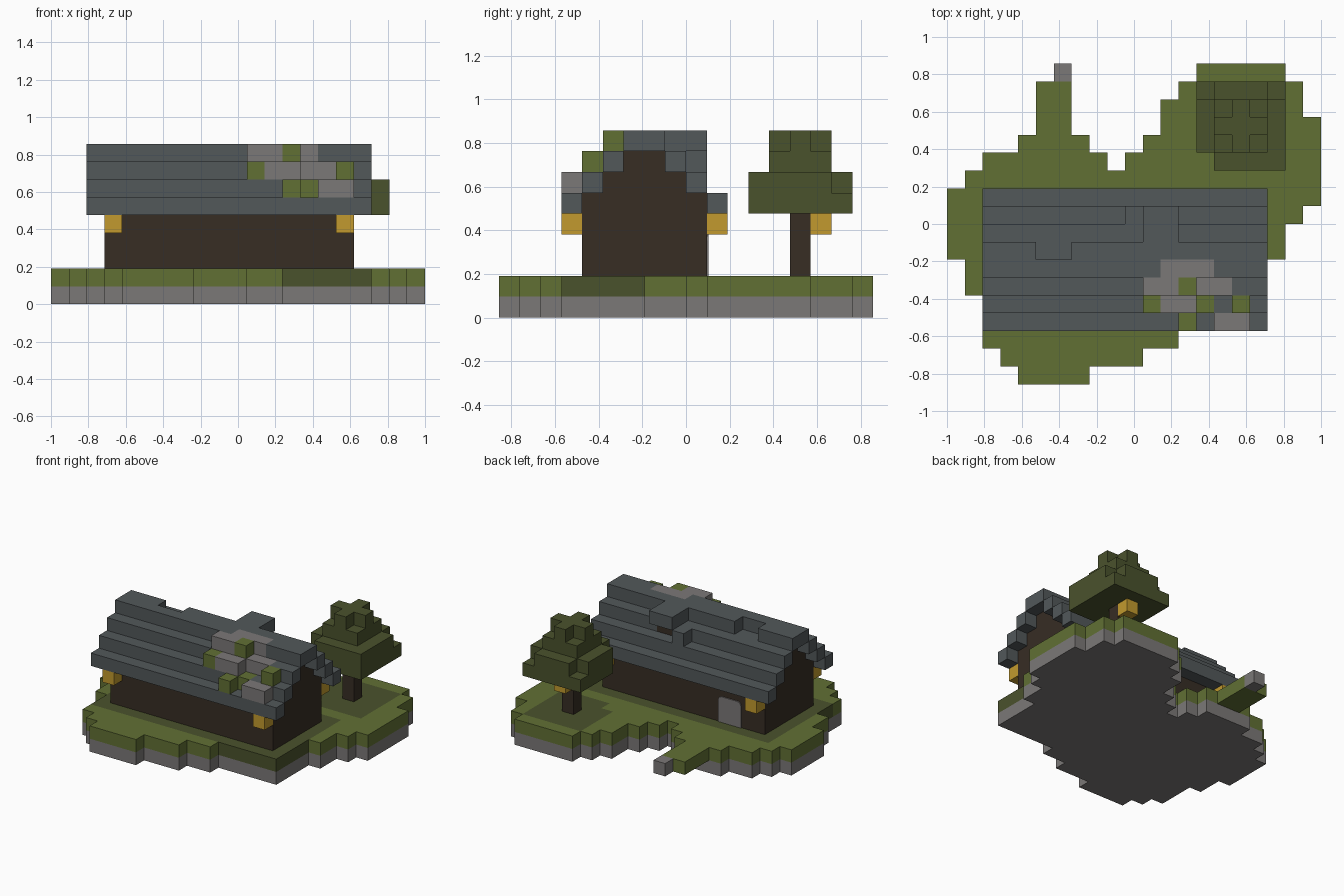
import bpy, bmesh

cube = bpy.data.objects.get("Cube")
if cube:
    bpy.data.objects.remove(cube)

U = 2 / 21            # block size
NX, NY = 21, 18       # plot size in blocks


def linear(c):
    c /= 255
    return c / 12.92 if c < 0.04045 else ((c + 0.055) / 1.055) ** 2.4


def material(name, r, g, b):
    m = bpy.data.materials.new(name)
    m.use_nodes = True
    col = (linear(r), linear(g), linear(b), 1)
    m.diffuse_color = col
    m.node_tree.nodes["Principled BSDF"].inputs["Base Color"].default_value = col
    return m


MATS = {
    "grass": material("grass green", 97, 112, 52),
    "shade": material("dark leaf green", 74, 82, 44),
    "stone": material("stone grey", 123, 120, 119),
    "slate": material("slate grey", 82, 88, 90),
    "wood": material("dark wood", 55, 45, 36),
    "glow": material("lantern yellow", 194, 154, 46),
}
blocks = {}           # (x, y, z) -> (part, colour)


def fill(part, colour, xs, ys, zs):
    """Fill a box of blocks; each range is (first, end)."""
    for x in range(*xs):
        for y in range(*ys):
            for z in range(*zs):
                blocks[x, y, z] = (part, colour)


def put(part, colour, *cells):
    for c in cells:
        blocks[c] = (part, colour)


def clear(*cells):
    for c in cells:
        blocks.pop(c, None)


# Island outline, one span of blocks per row from front to back
spans = [(4, 8), (3, 11), (2, 13), (2, 18), (2, 18), (1, 18), (1, 18), (0, 19),
         (0, 19), (0, 20), (0, 21), (1, 21), (2, 21), (11, 21), (12, 21),
         (12, 20), (13, 20), (14, 19)]
for y, span in enumerate(spans):
    fill("island_base", "stone", span, (y, y + 1), (0, 1))
    fill("island_grass", "grass", span, (y, y + 1), (1, 2))
clear((9, 12, 0), (9, 12, 1))
fill("island_base", "stone", (4, 8), (13, 14), (0, 1))
fill("island_grass", "grass", (4, 8), (13, 14), (1, 2))

# Jetty behind the door with a stone at its end
fill("jetty", "grass", (5, 7), (14, 17), (1, 2))
put("jetty_stone", "stone", (6, 17, 1))

# Darker grass below the roof and the tree
fill("island_grass", "shade", (2, 18), (3, 11), (1, 2))
fill("island_grass", "shade", (14, 19), (12, 17), (1, 2))
put("island_grass", "grass", (14, 12, 1))

# House walls with stepped gables
fill("walls", "wood", (3, 17), (4, 10), (2, 6))
fill("walls", "wood", (3, 17), (5, 9), (6, 7))
fill("walls", "wood", (3, 17), (6, 8), (7, 8))

# Stepped roof shell
for step in range(4):
    for y in (3 + step, 10 - step):
        fill("roof", "slate", (2, 18), (y, y + 1), (5 + step, 6 + step))

# Gap in the ridge
clear((5, 7, 8), (6, 7, 8))
put("roof", "slate", (5, 7, 7), (6, 7, 7))

# Dormer on the back slope
fill("dormer", "slate", (11, 13), (8, 10), (8, 9))
put("dormer", "slate", (10, 9, 7))
fill("dormer_window", "wood", (11, 13), (8, 9), (7, 8))

# Stone and moss rubble on the front slope
put("rubble_stone", "stone", (12, 6, 8), (13, 6, 8), (14, 6, 8),
    (11, 5, 8), (12, 5, 8), (12, 4, 7), (13, 4, 7),
    (14, 5, 7), (15, 5, 7), (15, 3, 6), (16, 3, 6))
put("rubble_moss", "grass", (13, 5, 8), (11, 4, 7), (16, 4, 7),
    (13, 3, 6), (14, 4, 6))

# Lanterns under the eaves and under the tree
for x in (3, 16):
    for y in (3, 10):
        put("lantern", "glow", (x, y, 4))
put("lantern", "glow", (16, 15, 4))

# Tree
fill("tree_trunk", "wood", (16, 17), (14, 15), (2, 5))
fill("tree_leaves", "shade", (14, 19), (12, 17), (5, 7))
clear((14, 12, 5), (14, 12, 6), (14, 16, 6), (18, 16, 6))
fill("tree_leaves", "shade", (15, 18), (13, 16), (7, 8))
fill("tree_leaves", "shade", (15, 18), (14, 15), (8, 9))
fill("tree_leaves", "shade", (16, 17), (13, 16), (8, 9))


def build(part):
    """Make one object from the exposed faces of a part's blocks."""
    bm = bmesh.new()
    verts, names = {}, []

    def vert(p):
        if p not in verts:
            verts[p] = bm.verts.new(((p[0] - NX / 2) * U, (p[1] - NY / 2) * U, p[2] * U))
        return verts[p]

    for cell, (owner, colour) in blocks.items():
        if owner != part:
            continue
        if colour not in names:
            names.append(colour)
        for axis in range(3):
            b, c = (axis + 1) % 3, (axis + 2) % 3
            for side in (0, 1):
                near = list(cell)
                near[axis] += 2 * side - 1
                if tuple(near) in blocks:
                    continue
                ring = []
                for db, dc in ((0, 0), (1, 0), (1, 1), (0, 1)):
                    p = list(cell)
                    p[axis] += side
                    p[b] += db
                    p[c] += dc
                    ring.append(vert(tuple(p)))
                face = bm.faces.new(ring if side else ring[::-1])
                face.material_index = names.index(colour)
    finish(part, bm, names)


def finish(name, bm, names):
    mesh = bpy.data.meshes.new(name)
    bm.to_mesh(mesh)
    bm.free()
    for n in names:
        mesh.materials.append(MATS[n])
    bpy.context.collection.objects.link(bpy.data.objects.new(name, mesh))


for part in dict.fromkeys(owner for owner, _ in blocks.values()):
    build(part)

# Stone door plate with rounded top corners on the back wall
bm = bmesh.new()
x0, x1 = (5 - NX / 2) * U, (7 - NX / 2) * U
z0, z1, r = 2 * U, 4 * U, U * 0.3
y0 = (10 - NY / 2) * U
profile = [(x0, z0), (x0, z1 - r), (x0 + r * 0.3, z1 - r * 0.3), (x0 + r, z1),
           (x1 - r, z1), (x1 - r * 0.3, z1 - r * 0.3), (x1, z1 - r), (x1, z0)]
door = bm.faces.new([bm.verts.new((x, y0, z)) for x, z in profile])
new = bmesh.ops.extrude_face_region(bm, geom=[door])["geom"]
bmesh.ops.translate(bm, vec=(0, 0.008, 0),
                    verts=[v for v in new if isinstance(v, bmesh.types.BMVert)])
bmesh.ops.recalc_face_normals(bm, faces=bm.faces)
finish("door", bm, ["stone"])
